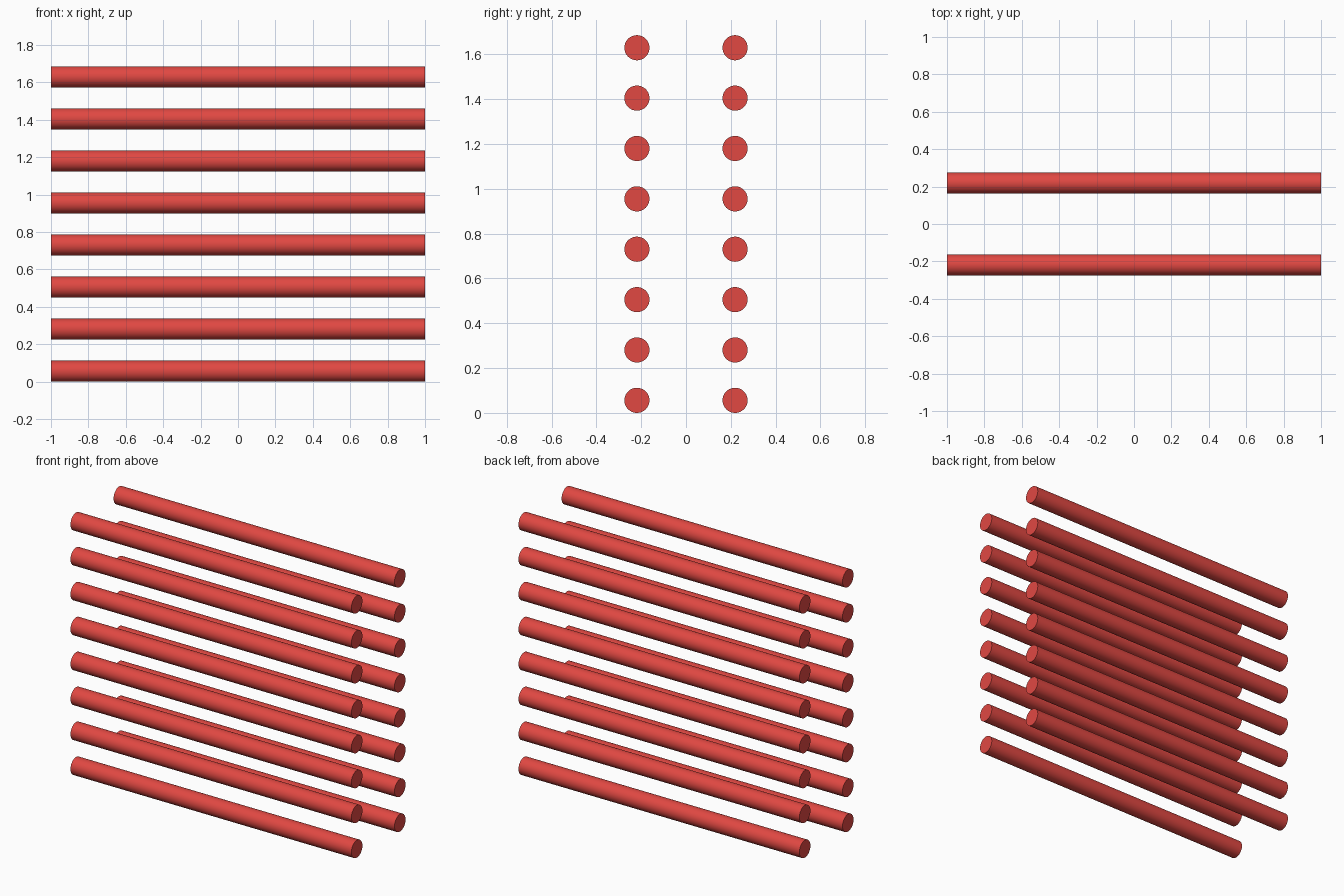
import bpy
import math

if "Cube" in bpy.data.objects:
    bpy.data.objects.remove(bpy.data.objects["Cube"], do_unlink=True)

RADIUS = 0.056
LENGTH = 2.0
ROWS = 8
PITCH = 0.2248
HALF_GAP = 0.219

# Single red paint
red = bpy.data.materials.new("red")
red.use_nodes = True
colour = (0.75, 0.065, 0.055, 1)
red.diffuse_color = colour
red.node_tree.nodes["Principled BSDF"].inputs["Base Color"].default_value = colour


def rod(name, y, z):
    """Round bar lying along x with flat capped ends."""
    bpy.ops.mesh.primitive_cylinder_add(
        vertices=64, radius=RADIUS, depth=LENGTH,
        location=(0, y, z), rotation=(0, math.pi / 2, 0))
    obj = bpy.context.object
    obj.name = name
    obj.data.materials.append(red)
    bpy.ops.object.transform_apply(location=False, rotation=True, scale=False)
    bpy.ops.object.shade_smooth_by_angle(angle=math.radians(30))


# Two upright rows of evenly stacked rods
for side, y in (("front", -HALF_GAP), ("back", HALF_GAP)):
    for row in range(ROWS):
        rod(f"{side}_rod_{row + 1}", y, RADIUS + row * PITCH)
